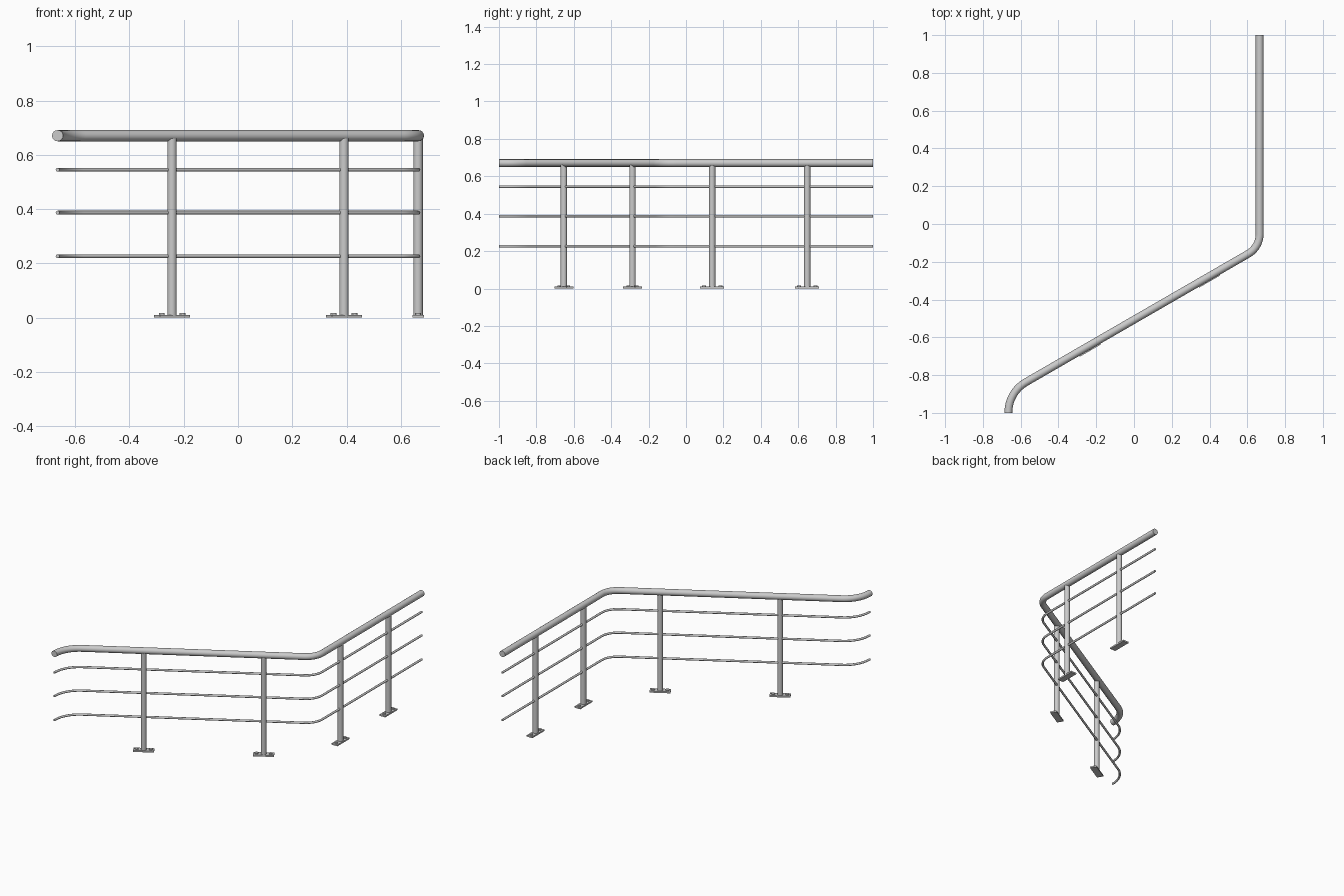
import bpy
from math import radians, tan, sin, cos
from mathutils import Vector, Matrix

if "Cube" in bpy.data.objects:
    bpy.data.objects.remove(bpy.data.objects["Cube"])

TURN = radians(30)          # slope of the diagonal run in plan


def plan_path():
    """Straight run, tight bend, diagonal run, wide bend at the open end."""
    x, y0 = 0.665, -0.507
    pts = [Vector((x, 1.0)), Vector((x, y0 + x * tan(TURN))),
           Vector((-x, y0 - x * tan(TURN))), Vector((-x, -1.0))]
    out = [pts[0]]
    for i, t in ((1, 0.07), (2, 0.107)):
        p = pts[i]
        d0, d1 = (p - pts[i - 1]).normalized(), (pts[i + 1] - p).normalized()
        turn = d0.angle(d1)
        r = t / tan(turn / 2)
        a = p - d0 * t
        n = (d1 - d0 * d0.dot(d1)).normalized()
        for k in range(15):
            th = turn * k / 14
            out.append(a + d0 * r * sin(th) + n * r * (1 - cos(th)))
    out.append(pts[3])
    return out


def smooth(ob):
    bpy.ops.object.select_all(action='DESELECT')
    ob.select_set(True)
    bpy.context.view_layer.objects.active = ob
    bpy.ops.object.shade_smooth_by_angle(angle=radians(35))


def tube(name, path, z, r):
    cu = bpy.data.curves.new(name, 'CURVE')
    cu.dimensions = '3D'
    cu.bevel_depth, cu.bevel_resolution, cu.use_fill_caps = r, 6, True
    sp = cu.splines.new('POLY')
    sp.points.add(len(path) - 1)
    for q, p in zip(sp.points, path):
        q.co = (p.x, p.y, z, 1)
    ob = bpy.data.objects.new(name, cu)
    bpy.context.collection.objects.link(ob)
    bpy.ops.object.select_all(action='DESELECT')
    ob.select_set(True)
    bpy.context.view_layer.objects.active = ob
    bpy.ops.object.convert(target='MESH')
    smooth(bpy.context.object)


def cylinder(name, x, y, z0, z1, r):
    bpy.ops.mesh.primitive_cylinder_add(vertices=32, radius=r, depth=z1 - z0,
                                        location=(x, y, (z0 + z1) / 2))
    bpy.context.object.name = name
    smooth(bpy.context.object)


# handrail and three infill bars
path = plan_path()
tube("handrail", path, 0.6705, 0.0207)
for i, z in enumerate((0.226, 0.387, 0.545)):
    tube(f"infill_bar_{i + 1}", path, z, 0.007)

# posts with base plates and bolts
posts = [(-0.243, -0.653, TURN), (0.391, -0.286, TURN),
         (0.664, 0.14, radians(90)), (0.664, 0.648, radians(90))]
for i, (x, y, a) in enumerate(posts, 1):
    cylinder(f"post_{i}", x, y, 0.005, 0.66, 0.0172)
    bpy.ops.mesh.primitive_cube_add(size=1, location=(x, y, 0.005), rotation=(0, 0, a))
    plate = bpy.context.object
    plate.name = f"base_plate_{i}"
    plate.scale = (0.128, 0.042, 0.01)
    for s in (-1, 1):
        off = Matrix.Rotation(a, 2) @ Vector((s * 0.044, 0))
        cylinder(f"bolt_{i}_{'left' if s < 0 else 'right'}",
                 x + off.x, y + off.y, 0.008, 0.017, 0.011)
